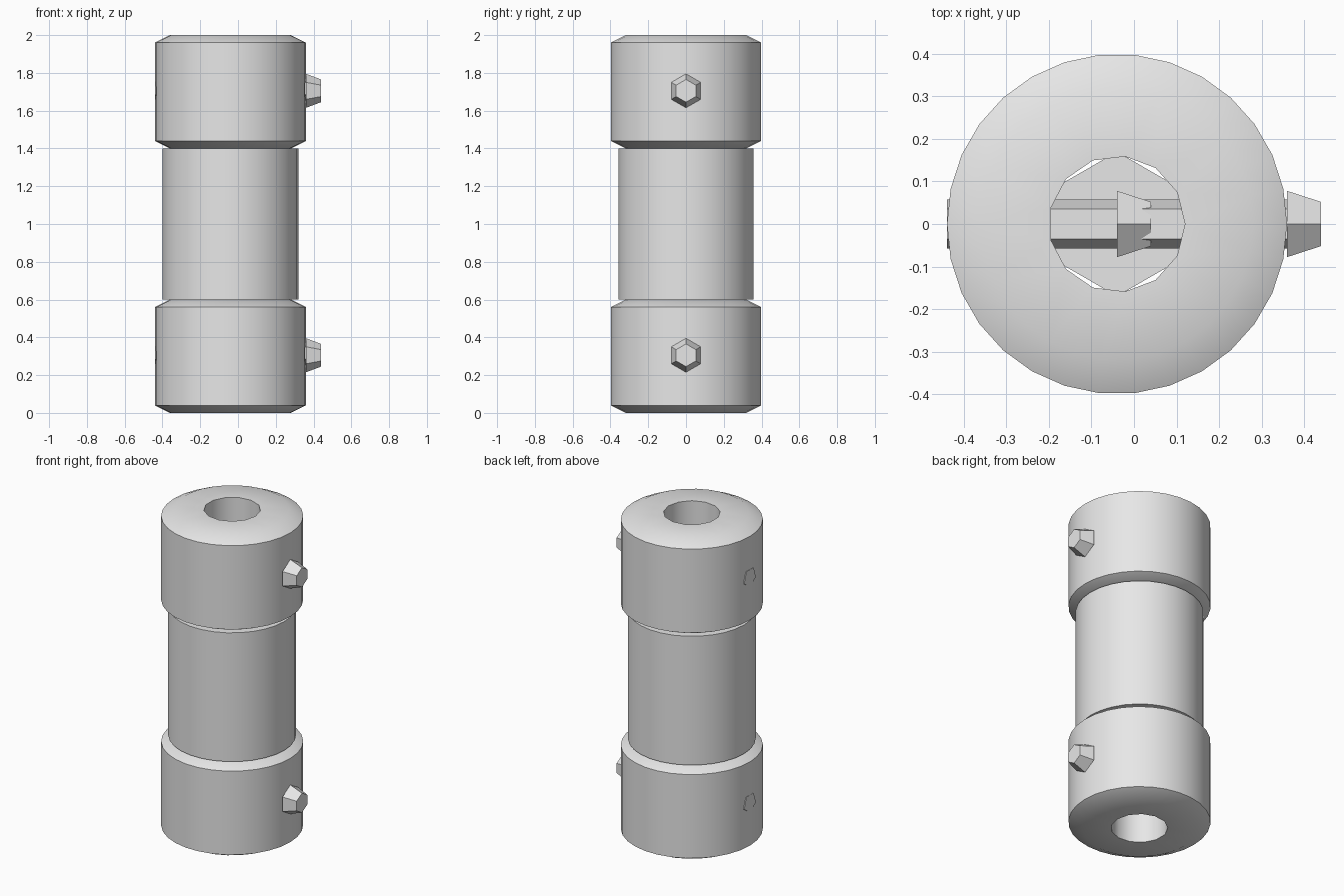
import bpy
import bmesh
from math import pi, sin, cos, radians

if "Cube" in bpy.data.objects:
    bpy.data.objects.remove(bpy.data.objects["Cube"], do_unlink=True)

CX = -0.04        # axis of the coupling body
SIDES = 30        # outer walls
BORE_SIDES = 13   # bore wall
BORE_R = 0.16

steel = bpy.data.materials.new("plain_grey")
steel.use_nodes = True
steel.diffuse_color = (0.8, 0.8, 0.8, 1)
steel.node_tree.nodes["Principled BSDF"].inputs["Base Color"].default_value = (0.8, 0.8, 0.8, 1)


def finish(bm, name, smooth):
    bmesh.ops.recalc_face_normals(bm, faces=bm.faces)
    mesh = bpy.data.meshes.new(name)
    bm.to_mesh(mesh)
    bm.free()
    mesh.materials.append(steel)
    obj = bpy.data.objects.new(name, mesh)
    bpy.context.collection.objects.link(obj)
    if smooth:
        bpy.ops.object.select_all(action='DESELECT')
        obj.select_set(True)
        bpy.context.view_layer.objects.active = obj
        bpy.ops.object.shade_smooth_by_angle(angle=radians(30))
    return obj


def ring(bm, r, h, sides, phase=0.0, along_x=False, z=0.0):
    """Polygon loop around the vertical body axis, or around the x axis at height z."""
    verts = []
    for i in range(sides):
        a = phase + 2 * pi * i / sides
        u, v = r * cos(a), r * sin(a)
        verts.append(bm.verts.new((h, u, z + v) if along_x else (CX + u, v, h)))
    return verts


def bridge(bm, low, high):
    n = len(low)
    for i in range(n):
        j = (i + 1) % n
        bm.faces.new((low[i], low[j], high[j], high[i]))


def bored_body(name, profile):
    """Turned outer profile of (radius, height) with a bore right through it."""
    bm = bmesh.new()
    outer = [ring(bm, r, h, SIDES) for r, h in profile]
    bore = [ring(bm, BORE_R, profile[k][1], BORE_SIDES) for k in (0, -1)]
    for loops in (outer, bore):
        for low, high in zip(loops, loops[1:]):
            bridge(bm, low, high)
    # flat end faces between the rim and the bore
    for rim, hole in ((outer[0], bore[0]), (outer[-1], bore[1])):
        edges = [bm.edges.get((loop[i - 1], loop[i]))
                 for loop in (rim, hole) for i in range(len(loop))]
        bmesh.ops.triangle_fill(bm, use_beauty=True, use_dissolve=False, edges=edges)
    return finish(bm, name, True)


def solid(name, profile, sides, phase, along_x=False, z=0.0):
    """Closed prism or tapered prism from (radius, position) pairs."""
    bm = bmesh.new()
    loops = [ring(bm, r, h, sides, phase, along_x, z) for r, h in profile]
    for low, high in zip(loops, loops[1:]):
        bridge(bm, low, high)
    bm.faces.new(loops[0])
    bm.faces.new(loops[-1])
    return finish(bm, name, False)


# Tube and the hexagonal core inside it
bored_body("middle_tube", [(0.36, 0.6), (0.36, 1.4)])
solid("inner_core", [(0.17, 0.6), (0.17, 1.4)], 6, pi / 6)

# Bevelled collars, each with a cross pin and two tapered hexagonal heads
for label, base, pin_z in (("lower", 0.0, 0.305), ("upper", 1.4, 1.705)):
    bored_body(label + "_collar", [(0.32, base), (0.4, base + 0.04),
                                   (0.4, base + 0.56), (0.32, base + 0.6)])
    solid(label + "_pin", [(0.06, -0.44), (0.06, 0.37)], 5, -pi / 2, True, pin_z)
    for part, x in (("outer_head", 0.36), ("inner_head", CX)):
        solid(label + "_" + part, [(0.09, x), (0.06, x + 0.08)], 6, pi / 2, True, pin_z)
